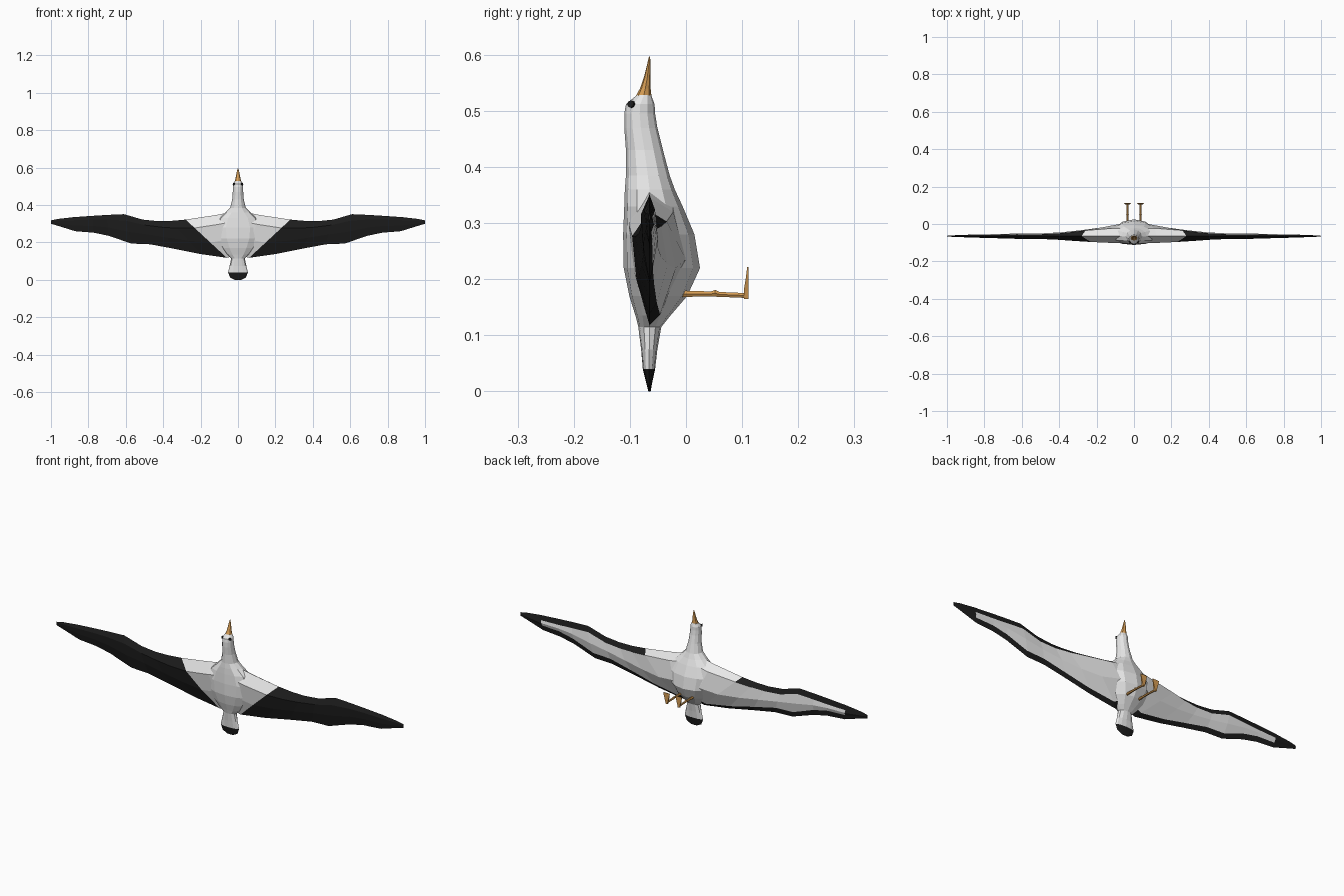
import bpy, bmesh, math
from mathutils import Vector

if "Cube" in bpy.data.objects:
    bpy.data.objects.remove(bpy.data.objects["Cube"])


def material(name, rgb):
    m = bpy.data.materials.new(name)
    m.diffuse_color = (*rgb, 1)
    m.use_nodes = True
    m.node_tree.nodes["Principled BSDF"].inputs["Base Color"].default_value = m.diffuse_color
    return m


WHITE = material("white_plumage", (0.8, 0.8, 0.8))
BLACK = material("black_plumage", (0.012, 0.012, 0.012))
ORANGE = material("orange_skin", (0.68, 0.34, 0.09))


def loft(name, rings, mats, rule=lambda i, j: 0, caps=(0, 0)):
    """Skin a list of closed rings; rule(ring, side) gives the material index."""
    bm = bmesh.new()
    vr = [[bm.verts.new(p) for p in r] for r in rings]
    n = len(vr[0])
    for i in range(len(vr) - 1):
        for j in range(n):
            k = (j + 1) % n
            f = bm.faces.new((vr[i][j], vr[i][k], vr[i + 1][k], vr[i + 1][j]))
            f.material_index = rule(i, j)
    for r, c in ((vr[0], caps[0]), (vr[-1], caps[1])):
        bm.faces.new(r).material_index = c
    bmesh.ops.recalc_face_normals(bm, faces=bm.faces)
    me = bpy.data.meshes.new(name)
    bm.to_mesh(me)
    bm.free()
    for m in mats:
        me.materials.append(m)
    ob = bpy.data.objects.new(name, me)
    bpy.context.collection.objects.link(ob)
    return ob


def body_ring(z, hw, back, belly, sides=12):
    """Egg-shaped section, widest at wing height."""
    c = min((back + belly) / 2, -0.065)
    pts = []
    for k in range(sides):
        a = 2 * math.pi * k / sides
        s = math.cos(a)
        y = c + s * ((belly - c) if s > 0 else (c - back))
        pts.append((hw * math.sin(a), y, z))
    return pts


# Tail, body, neck and head: z, half width, back y, belly y
BODY = [(0, .018, -.067, -.063), (.012, .042, -.070, -.061), (.04, .053, -.077, -.055),
        (.075, .045, -.080, -.051), (.115, .036, -.085, -.044), (.135, .06, -.09, -.028),
        (.17, .09, -.101, .002), (.22, .12, -.111, .025), (.28, .13, -.112, .015),
        (.33, .105, -.110, -.006), (.36, .068, -.109, -.02), (.385, .042, -.107, -.029),
        (.43, .031, -.107, -.041), (.47, .028, -.110, -.051), (.495, .027, -.110, -.055),
        (.512, .027, -.107, -.056), (.528, .018, -.088, -.062)]
loft("body", [body_ring(*s) for s in BODY], [WHITE, BLACK],
     lambda i, j: 1 if i < 2 else 0, (1, 0))

# Beak
BEAK = [(.522, .019, -.092, -.061), (.54, .014, -.082, -.063), (.56, .010, -.075, -.063),
        (.58, .006, -.070, -.063), (.597, .001, -.066, -.064)]
loft("beak", [body_ring(*s, sides=8) for s in BEAK], [ORANGE])

# Wings: leading x, z, trailing x, z, upper y, lower y
WING = [(0, .37, 0, .13, -.10, .0), (.12, .346, .03, .125, -.102, .0),
        (.28, .322, .06, .118, -.096, -.018), (.36, .315, .2, .138, -.09, -.033),
        (.43, .314, .34, .166, -.084, -.044), (.51, .322, .47, .19, -.08, -.05),
        (.61, .351, .57, .194, -.08, -.05), (.70, .347, .69, .235, -.077, -.053),
        (.78, .342, .77, .252, -.075, -.055), (.88, .335, .87, .26, -.072, -.057),
        (.96, .326, .95, .285, -.069, -.060), (1, .318, 1, .30, -.067, -.063)]
EDGE_Y = -0.065


def wing_ring(xl, zl, xt, zt, up, low, side):
    chord = math.hypot(xl - xt, zl - zt)
    inset = min(.32, .028 / chord)
    profile = [(0, EDGE_Y), (.22, up), (.6, EDGE_Y + (up - EDGE_Y) * .75), (1, EDGE_Y),
               (1 - inset, EDGE_Y + (low - EDGE_Y) * .4), (.5, low),
               (inset, EDGE_Y + (low - EDGE_Y) * .65)]
    return [(side * (xl + (xt - xl) * t), y, zl + (zt - zl) * t) for t, y in profile]


last = len(WING) - 1


def wing_colour(i, j):
    k = i - last if i >= last else last - 1 - i      # step outwards from the middle
    if j <= 2:
        return int(k >= 2)                           # upper side
    if j == 3:
        return int(k >= 1)                           # trailing border below
    if j == 6:
        return int(k >= 2)                           # leading border below
    return int(k >= 9)                               # pale strip below, dark tip


loft("wings", [wing_ring(*s, -1) for s in WING[:0:-1]] + [wing_ring(*s, 1) for s in WING],
     [WHITE, BLACK], wing_colour, (1, 1))


# Eyes, legs and webbed feet on both sides
def leg_ring(x, y, z, r):
    return [(x + r * math.cos(a), y, z + r * math.sin(a))
            for a in (2 * math.pi * k / 6 for k in range(6))]


def foot_ring(x, z, hw, y0, y1):
    return [(x - hw, y0, z), (x + hw, y0, z), (x + hw, y1, z), (x - hw, y1, z)]


for side, label in ((-1, "left"), (1, "right")):
    x = .035 * side
    loft(label + "_leg", [leg_ring(x, -.03, .174, .008), leg_ring(x, .01, .174, .006),
                          leg_ring(x, .045, .174, .005), leg_ring(x, .052, .175, .007),
                          leg_ring(x, .06, .173, .005), leg_ring(x, .108, .171, .005)], [ORANGE])
    loft(label + "_foot", [foot_ring(x, .165, .005, .103, .111),
                           foot_ring(x, .18, .008, .103, .111),
                           foot_ring(x, .205, .015, .107, .111),
                           foot_ring(x, .222, .018, .109, .111)], [ORANGE])
    # eye: thin plate facing outwards and slightly back
    n = Vector((side * .85, -.5, .15)).normalized()
    u = n.cross(Vector((0, 0, 1))).normalized()
    v = n.cross(u)
    c = Vector((side * .0225, -.0975, .512))
    loft(label + "_eye", [[c + n * d + (u * math.cos(a) + v * math.sin(a)) * .0065
                           for a in (2 * math.pi * k / 8 for k in range(8))]
                          for d in (-.004, .003)], [BLACK])
